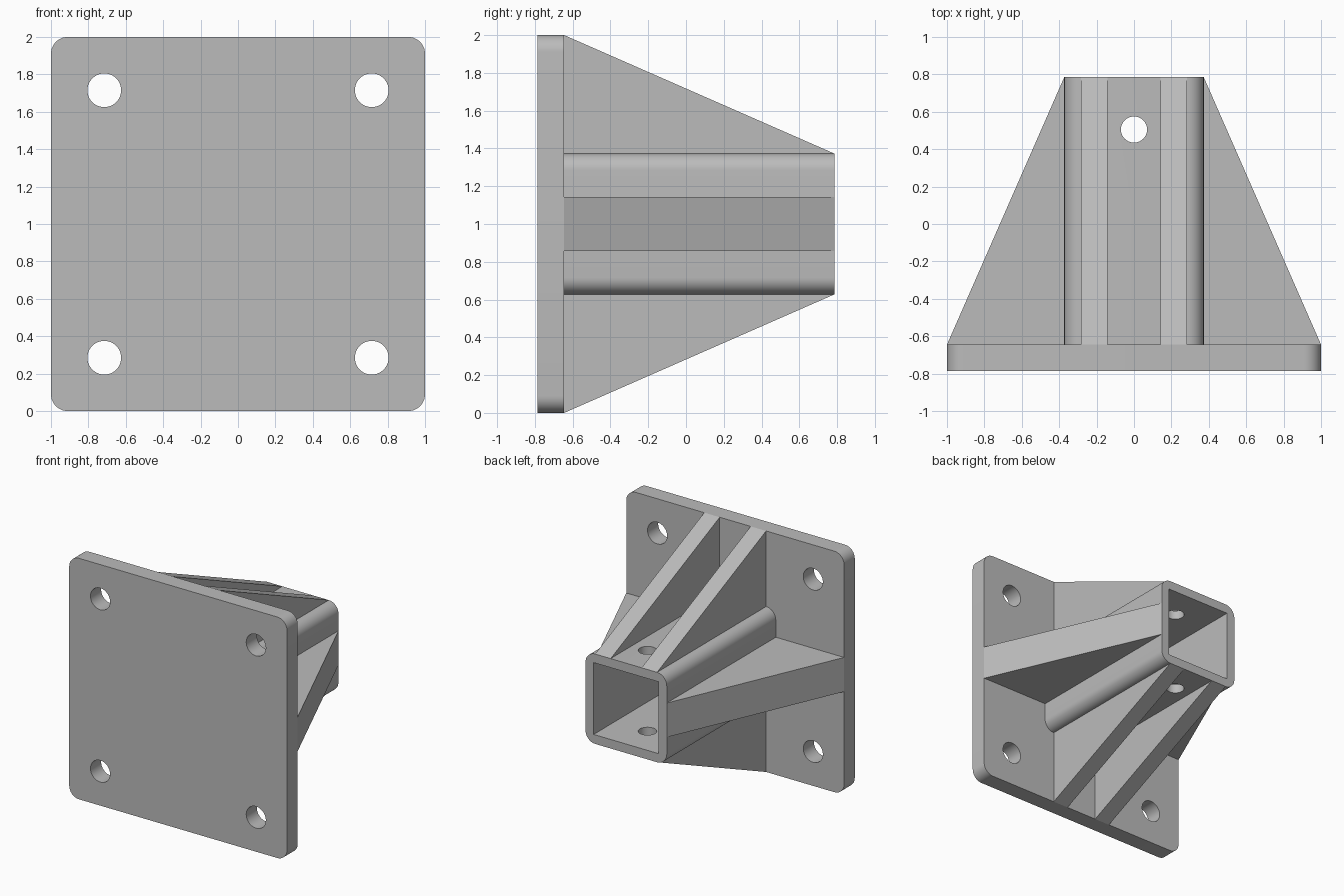
import bpy, bmesh, math
from mathutils import Matrix, Vector

cube = bpy.data.objects.get("Cube")
if cube:
    bpy.data.objects.remove(cube, do_unlink=True)

steel = bpy.data.materials.new("grey_steel")
steel.use_nodes = True
GREY = (0.5, 0.5, 0.5, 1)
steel.diffuse_color = GREY
steel.node_tree.nodes["Principled BSDF"].inputs["Base Color"].default_value = GREY

# Main dimensions
MID = 1.0                                  # height of the tube axis
FRONT, PLATE_BACK, END = -0.785, -0.645, 0.785
HALF, WALL, ROUND = 0.373, 0.075, 0.09     # tube half width, wall, corner radius


def prism(name, points, direction):
    """Extrude a closed outline of 3D points along a direction."""
    bm = bmesh.new()
    face = bm.faces.new([bm.verts.new(p) for p in points])
    out = bmesh.ops.extrude_face_region(bm, geom=[face])
    verts = [g for g in out["geom"] if isinstance(g, bmesh.types.BMVert)]
    bmesh.ops.translate(bm, verts=verts, vec=Vector(direction))
    bmesh.ops.recalc_face_normals(bm, faces=bm.faces)
    mesh = bpy.data.meshes.new(name)
    bm.to_mesh(mesh)
    bm.free()
    mesh.materials.append(steel)
    obj = bpy.data.objects.new(name, mesh)
    bpy.context.collection.objects.link(obj)
    return obj


def rounded_square(half, radius, y, steps=10):
    pts = []
    for k in range(4):
        corner = math.pi / 4 + k * math.pi / 2
        cx = math.copysign(half - radius, math.cos(corner))
        cz = math.copysign(half - radius, math.sin(corner))
        for i in range(steps + 1):
            a = (k + i / steps) * math.pi / 2
            pts.append((cx + radius * math.cos(a), y, MID + cz + radius * math.sin(a)))
    return pts


def circle(center, radius, u, v, count=48):
    angles = [2 * math.pi * i / count for i in range(count)]
    return [Vector(center) + radius * (math.cos(a) * Vector(u) + math.sin(a) * Vector(v))
            for a in angles]


def cut(obj, cutter):
    cutter.hide_render = True
    mod = obj.modifiers.new("cut", "BOOLEAN")
    mod.operation, mod.solver, mod.object = "DIFFERENCE", "EXACT", cutter
    bpy.context.view_layer.objects.active = obj
    bpy.ops.object.modifier_apply(modifier=mod.name)
    bpy.data.objects.remove(cutter, do_unlink=True)


def smooth(obj):
    bpy.ops.object.select_all(action="DESELECT")
    obj.select_set(True)
    bpy.context.view_layer.objects.active = obj
    bpy.ops.object.shade_smooth_by_angle(angle=math.radians(30))


X, Y, Z = (1, 0, 0), (0, 1, 0), (0, 0, 1)

# Mounting plate with four bolt holes
plate = prism("mounting_plate", rounded_square(1, 0.09, FRONT), (0, PLATE_BACK - FRONT, 0))
for sx in (-1, 1):
    for sz in (-1, 1):
        center = (sx * 0.715, FRONT - 0.1, MID + sz * 0.715)
        cut(plate, prism("bolt_hole", circle(center, 0.09, X, Z), (0, 0.5, 0)))
smooth(plate)

# Square socket tube: hollow bore and a vertical pin hole
tube = prism("socket_tube", rounded_square(HALF, ROUND, PLATE_BACK), (0, END - PLATE_BACK, 0))
inner = HALF - WALL
bore = [(sx * inner, PLATE_BACK - 0.1, MID + sz * inner)
        for sx, sz in ((-1, -1), (1, -1), (1, 1), (-1, 1))]
cut(tube, prism("bore", bore, (0, 2, 0)))
cut(tube, prism("pin_hole", circle((0, 0.505, 0), 0.07, X, Y), (0, 0, 2)))
smooth(tube)


# Triangular gussets, drawn upright and turned about the tube axis
def gusset(name, inside, outside, turn):
    rot = Matrix.Rotation(turn, 3, "Y")
    outline = [(inside, PLATE_BACK, HALF), (inside, PLATE_BACK, 1), (inside, END, HALF)]
    points = [rot @ Vector(p) + Vector((0, 0, MID)) for p in outline]
    prism(name, points, rot @ Vector((outside - inside, 0, 0)))


for label, turn in (("top", 0), ("bottom", math.pi)):
    for side, sign in (("left", 1), ("right", -1)):
        flip = sign if turn == 0 else -sign
        gusset(f"{label}_{side}_gusset", flip * 0.142, flip * 0.284, turn)
gusset("left_gusset", -0.142, 0.142, math.pi / 2)
gusset("right_gusset", -0.142, 0.142, -math.pi / 2)
